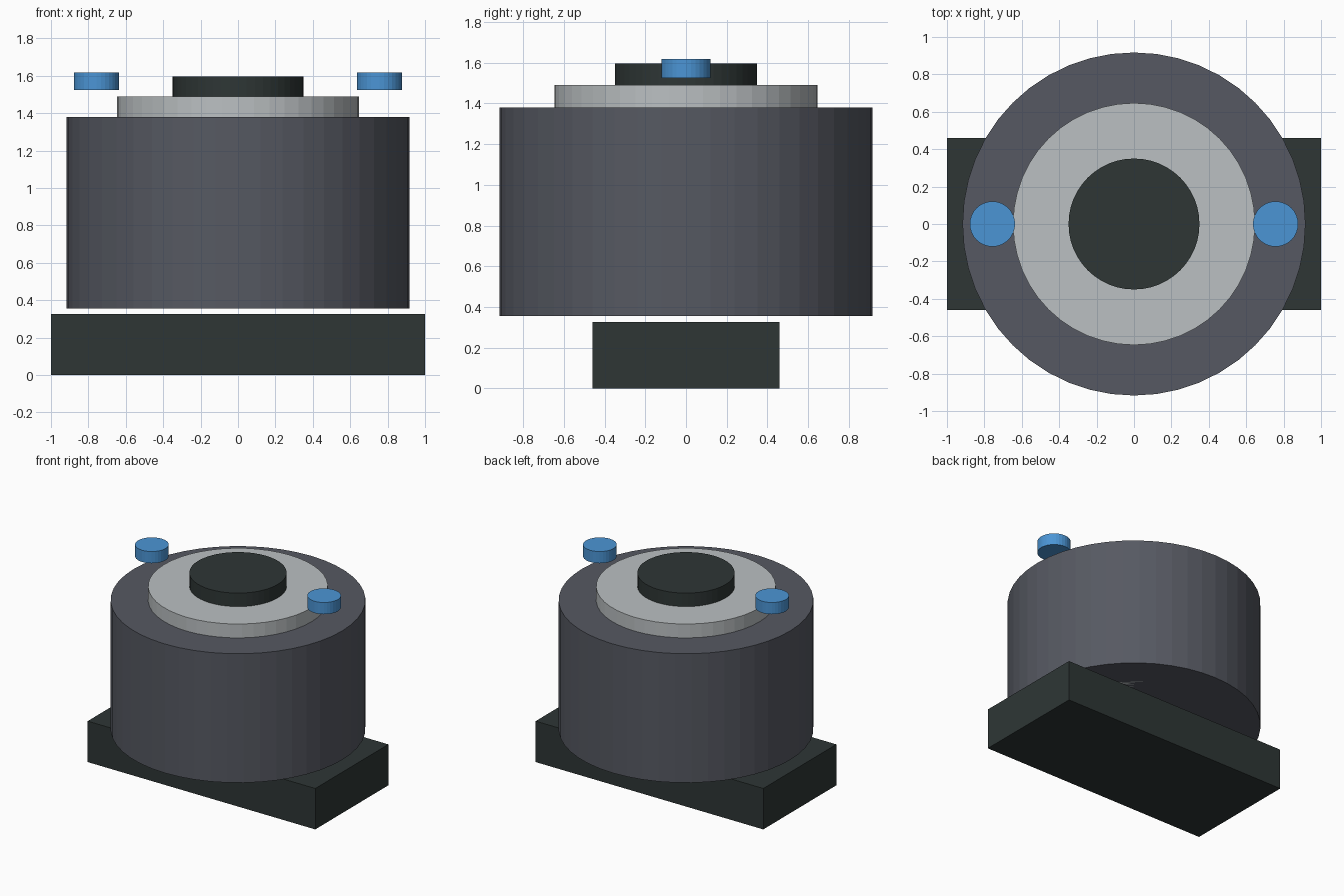
import bpy
from math import radians

cube = bpy.data.objects.get("Cube")
if cube:
    bpy.data.objects.remove(cube, do_unlink=True)


def linear(c):
    c /= 255
    return c / 12.92 if c <= 0.04045 else ((c + 0.055) / 1.055) ** 2.4


def material(name, r, g, b):
    colour = (linear(r), linear(g), linear(b), 1)
    mat = bpy.data.materials.new(name)
    mat.use_nodes = True
    mat.diffuse_color = colour
    mat.node_tree.nodes["Principled BSDF"].inputs["Base Color"].default_value = colour
    return mat


charcoal = material("charcoal", 46, 54, 53)
slate = material("slate grey", 86, 89, 98)
silver = material("silver", 187, 192, 194)
blue = material("blue", 75, 149, 213)


def finish(name, mat):
    obj = bpy.context.object
    obj.name = name
    obj.data.materials.append(mat)
    return obj


def disc(name, radius, bottom, top, mat, x=0, sides=48):
    bpy.ops.mesh.primitive_cylinder_add(
        vertices=sides, radius=radius, depth=top - bottom,
        location=(x, 0, (bottom + top) / 2))
    bpy.ops.object.shade_smooth_by_angle(angle=radians(5))
    return finish(name, mat)


# Rectangular base block
bpy.ops.mesh.primitive_cube_add(size=1, location=(0, 0, 0.1625))
base = finish("base_block", charcoal)
base.scale = (2, 0.917, 0.325)

# Round body with a stepped ring and central cap
disc("main_drum", 0.917, 0.355, 1.38, slate)
disc("inner_ring", 0.647, 0.355, 1.49, silver)
disc("centre_cap", 0.35, 1.4, 1.597, charcoal)

# Pair of buttons floating above the drum rim
for side, x in (("left", 0.757), ("right", -0.757)):
    disc(side + "_button", 0.121, 1.525, 1.618, blue, x, 32)
